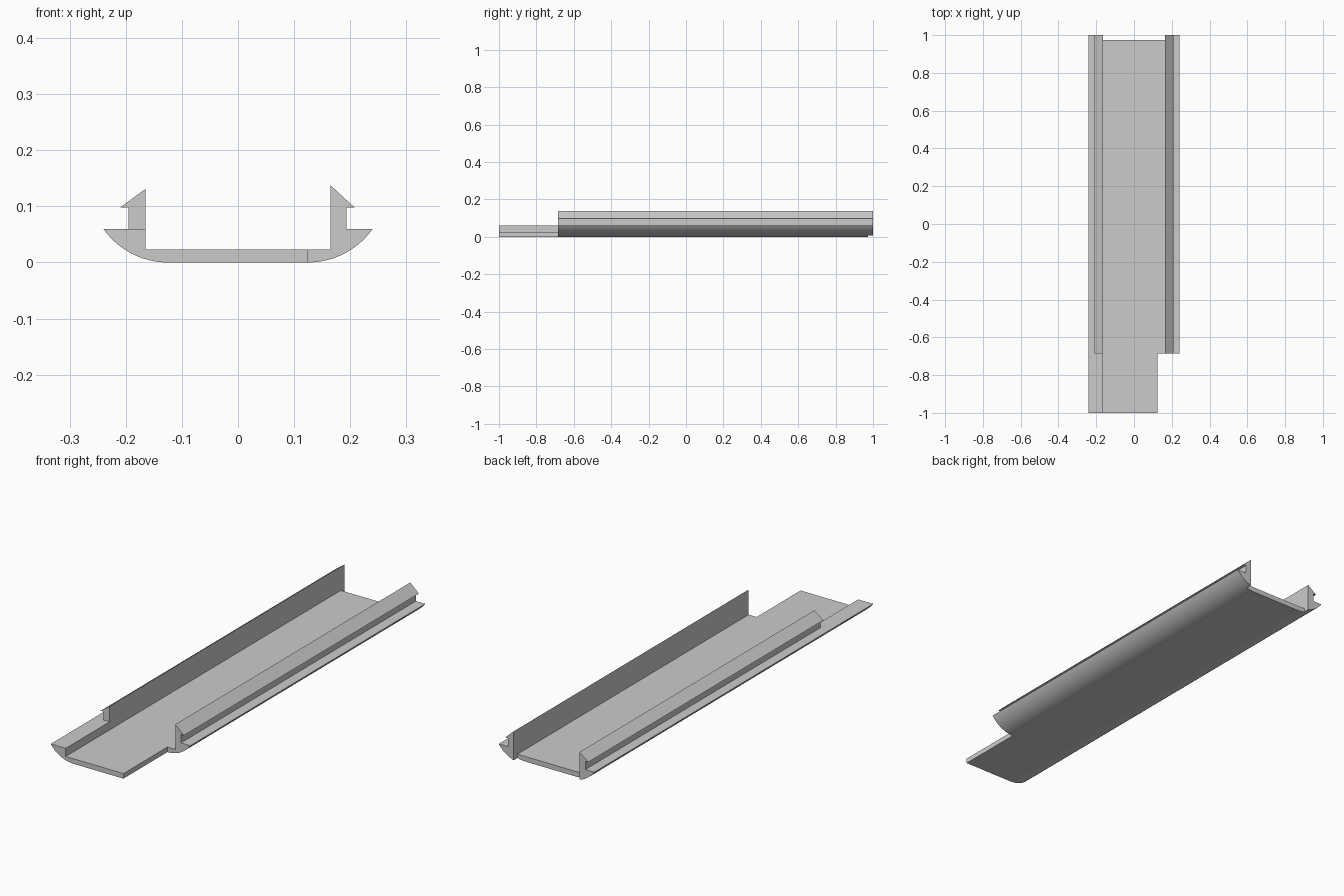
import bpy, bmesh, math

if "Cube" in bpy.data.objects:
    bpy.data.objects.remove(bpy.data.objects["Cube"], do_unlink=True)

# Single grey plastic
grey = bpy.data.materials.new("light_grey_plastic")
grey.use_nodes = True
colour = (0.6, 0.6, 0.6, 1)
grey.diffuse_color = colour
grey.node_tree.nodes["Principled BSDF"].inputs["Base Color"].default_value = colour

STEP_Y = -0.685     # where the clips and right rail begin
FLAT_X = 0.125      # half width of the flat underside
WALL_X = 0.165      # inner wall face
LEDGE_Z = 0.06      # top of the curved rails
EDGE_X = 0.24


def extrude_profile(name, points, y0, y1):
    """Closed solid from an (x, z) outline pulled along y."""
    bm = bmesh.new()
    face = bm.faces.new([bm.verts.new((x, y0, z)) for x, z in points])
    pulled = bmesh.ops.extrude_face_region(bm, geom=[face])["geom"]
    verts = [g for g in pulled if isinstance(g, bmesh.types.BMVert)]
    bmesh.ops.translate(bm, verts=verts, vec=(0, y1 - y0, 0))
    bmesh.ops.recalc_face_normals(bm, faces=bm.faces)
    mesh = bpy.data.meshes.new(name)
    bm.to_mesh(mesh)
    bm.free()
    mesh.materials.append(grey)
    obj = bpy.data.objects.new(name, mesh)
    bpy.context.collection.objects.link(obj)
    return obj


def side_outline(wall, barb, top):
    """Half outline from the flat underside round the rail and clip to the floor."""
    dx = EDGE_X - FLAT_X
    radius = (dx * dx + LEDGE_Z ** 2) / (2 * LEDGE_Z)
    sweep = math.asin(dx / radius)
    steps = 16
    arc = [(FLAT_X + radius * math.sin(sweep * i / steps),
            radius * (1 - math.cos(sweep * i / steps))) for i in range(steps + 1)]
    clip = [(wall, LEDGE_Z), (wall, 0.098), (barb, 0.098), (WALL_X, top)]
    return arc + clip + [(WALL_X, 0.023)]


def cut(target, name, x0, x1, y0, y1, z0, z1):
    """Remove a box from the target."""
    box = extrude_profile(name, [(x0, z0), (x1, z0), (x1, z1), (x0, z1)], y0, y1)
    box.hide_render = True
    mod = target.modifiers.new(name, "BOOLEAN")
    mod.operation = "DIFFERENCE"
    mod.solver = "EXACT"
    mod.object = box
    bpy.context.view_layer.objects.active = target
    bpy.ops.object.modifier_apply(modifier=mod.name)
    bpy.data.objects.remove(box, do_unlink=True)


# Channel with a curved rail and barbed clip along each side
plus_side = side_outline(0.193, 0.208, 0.137)
minus_side = [(-x, z) for x, z in side_outline(0.195, 0.21, 0.131)]
channel = extrude_profile("clip_channel", plus_side + minus_side[::-1], -1, 1)

# Front tongue: no rail on one side, no clip on the other
cut(channel, "rail_cutter", FLAT_X, 0.5, -1.5, STEP_Y, -0.5, 0.5)
cut(channel, "clip_cutter", -0.5, 0, -1.5, STEP_Y, LEDGE_Z, 0.5)
# Notch in the floor at the back end
cut(channel, "notch_cutter", -WALL_X, WALL_X, 0.973, 1.5, -0.5, 0.5)

# Smooth the curved undersides, keep the corners sharp
bpy.ops.object.select_all(action="DESELECT")
channel.select_set(True)
bpy.context.view_layer.objects.active = channel
bpy.ops.object.shade_smooth_by_angle(angle=math.radians(20))
